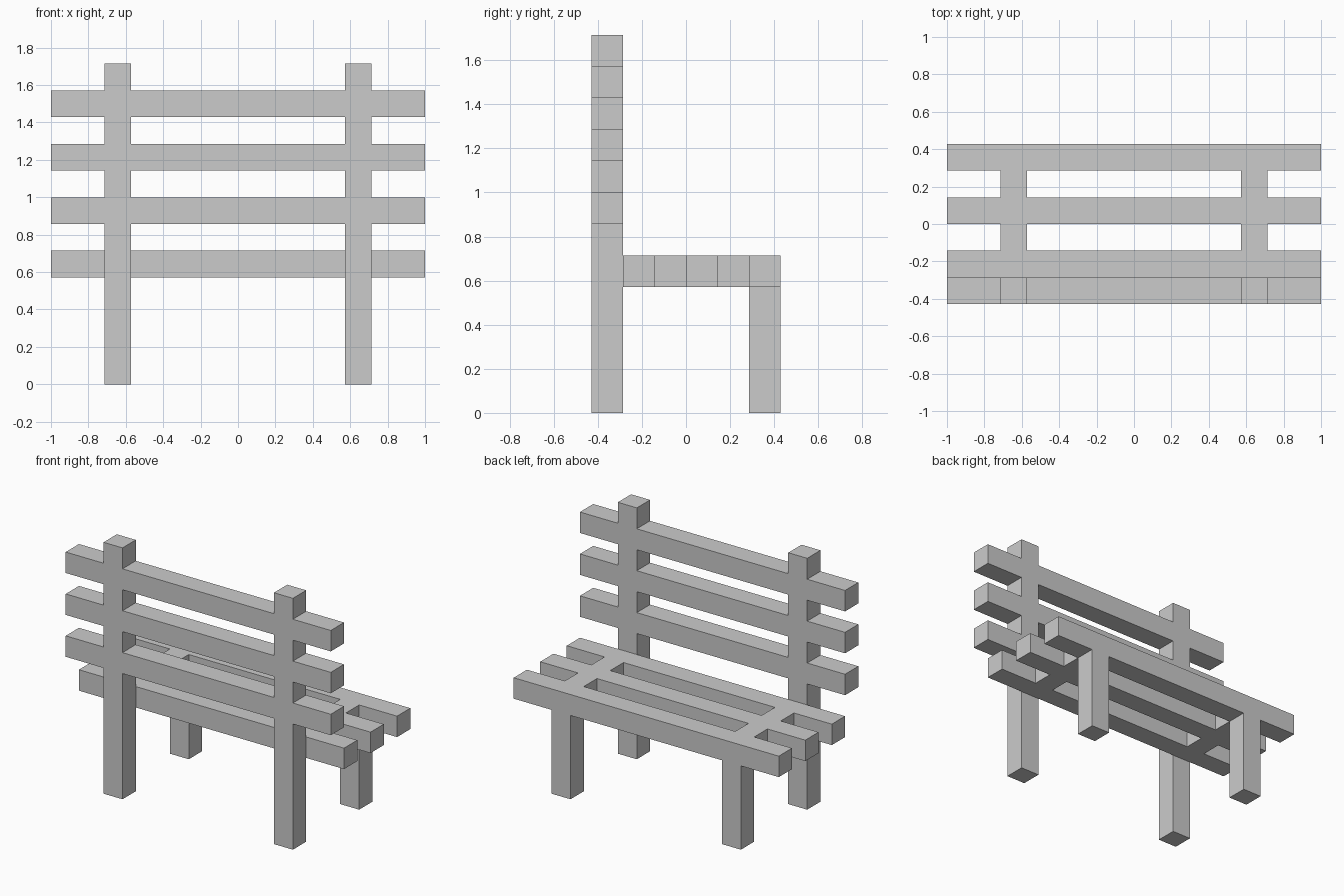
import bpy, bmesh, math
from mathutils import Vector

if "Cube" in bpy.data.objects:
    bpy.data.objects.remove(bpy.data.objects["Cube"])

U = 1 / 7  # beam thickness; everything sits on this lattice


def beam_frame(name, beams):
    """Fuse square beams (x0,x1,y0,y1,z0,z1 in lattice units) into one clean shell."""
    cells = {(x, y, z) for x0, x1, y0, y1, z0, z1 in beams
             for x in range(x0, x1) for y in range(y0, y1) for z in range(z0, z1)}
    bm = bmesh.new()
    for cell in cells:
        for axis in range(3):
            for side in (0, 1):
                neighbour = list(cell)
                neighbour[axis] += 2 * side - 1
                if tuple(neighbour) in cells:
                    continue
                a, b = (axis + 1) % 3, (axis + 2) % 3
                corners = []
                for da, db in ((0, 0), (1, 0), (1, 1), (0, 1)):
                    p = list(cell)
                    p[axis] += side
                    p[a] += da
                    p[b] += db
                    corners.append(bm.verts.new(Vector(p) * U))
                bm.faces.new(corners if side else corners[::-1])
    bmesh.ops.remove_doubles(bm, verts=bm.verts[:], dist=1e-4)
    bmesh.ops.dissolve_limit(bm, angle_limit=math.radians(1),
                             verts=bm.verts[:], edges=bm.edges[:])
    mesh = bpy.data.meshes.new(name)
    bm.to_mesh(mesh)
    bm.free()
    obj = bpy.data.objects.new(name, mesh)
    bpy.context.collection.objects.link(obj)
    return obj


POSTS = ((-5, -4), (4, 5))  # x spans of the left and right legs

# Backrest: two tall posts with three flush slats
beam_frame("backrest_and_rear_legs",
           [(x0, x1, -3, -2, 0, 12) for x0, x1 in POSTS]
           + [(-7, 7, -3, -2, z, z + 1) for z in (6, 8, 10)])

# Seat: three slats joined by two cross rails, plus two short legs
beam_frame("seat_and_short_legs",
           [(-7, 7, y, y + 1, 4, 5) for y in (-2, 0, 2)]
           + [(x0, x1, -2, 3, 4, 5) for x0, x1 in POSTS]
           + [(x0, x1, 2, 3, 0, 4) for x0, x1 in POSTS])
